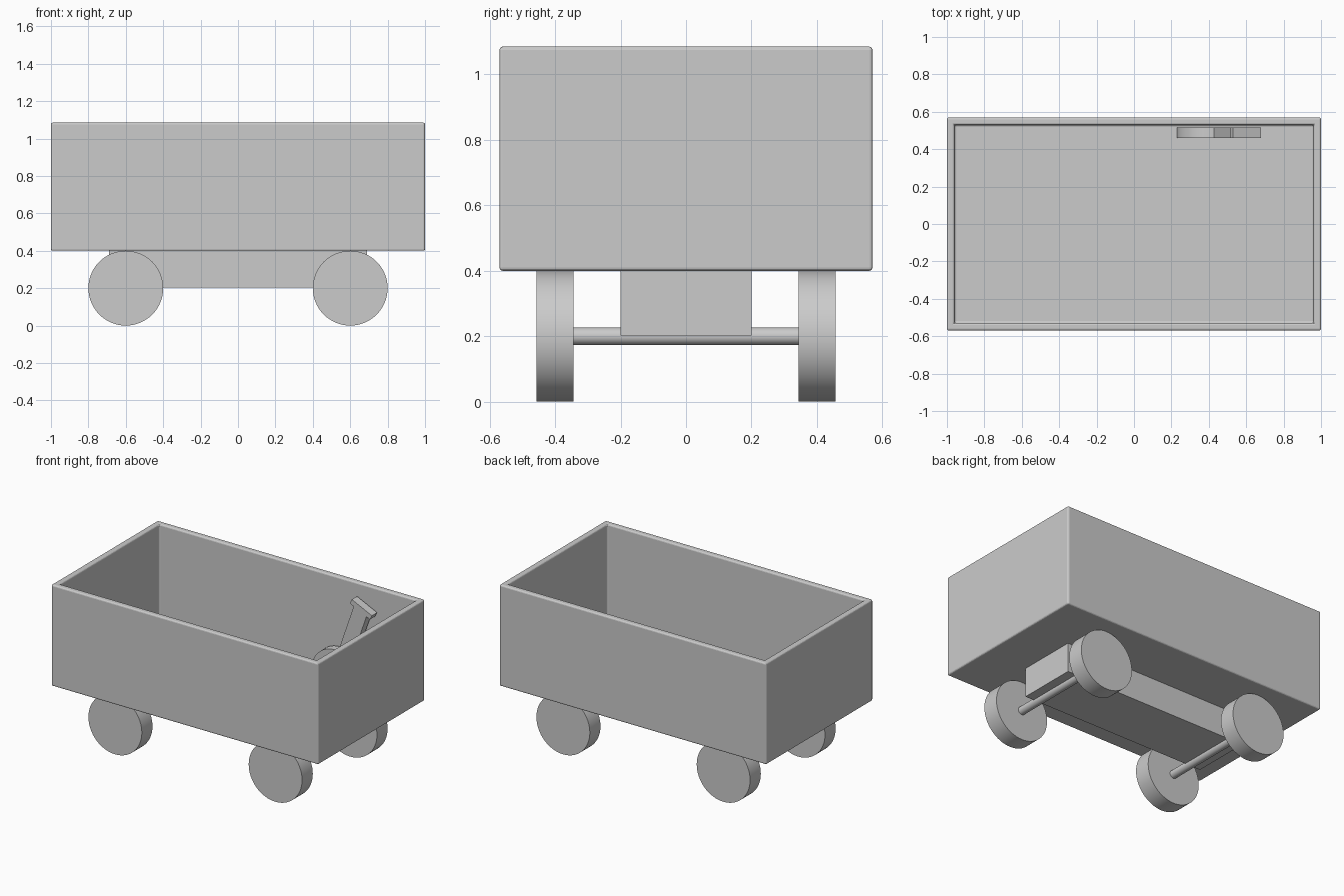
import bpy, bmesh, math

if "Cube" in bpy.data.objects:
    bpy.data.objects.remove(bpy.data.objects["Cube"])


def finish(name, bm):
    bmesh.ops.recalc_face_normals(bm, faces=bm.faces)
    me = bpy.data.meshes.new(name)
    bm.to_mesh(me)
    bm.free()
    ob = bpy.data.objects.new(name, me)
    bpy.context.collection.objects.link(ob)
    return ob


def box(x, y, z0, z1):
    bm = bmesh.new()
    bmesh.ops.create_cube(bm, size=1)
    for v in bm.verts:
        v.co.x *= 2 * x
        v.co.y *= 2 * y
        v.co.z = z1 if v.co.z > 0 else z0
    return bm


def rod(name, r, length, loc):
    # cylinder lying along y
    bpy.ops.mesh.primitive_cylinder_add(vertices=64, radius=r, depth=length,
                                        location=loc, rotation=(math.pi / 2, 0, 0))
    ob = bpy.context.object
    ob.name = name
    bpy.ops.object.shade_smooth_by_angle()


def slab(name, pts, y0, y1):
    # x-z outline extruded along y
    bm = bmesh.new()
    face = bm.faces.new([bm.verts.new((x, y0, z)) for x, z in pts])
    ext = bmesh.ops.extrude_face_region(bm, geom=[face])
    for g in ext["geom"]:
        if isinstance(g, bmesh.types.BMVert):
            g.co.y = y1
    return finish(name, bm)


# open cargo tub: inset the top and sink it to the floor
bm = box(1, 0.57, 0.4, 1.085)
bm.normal_update()
top = max(bm.faces, key=lambda f: f.calc_center_median().z)
bmesh.ops.inset_region(bm, faces=[top], thickness=0.057)
ext = bmesh.ops.extrude_discrete_faces(bm, faces=[top])
for v in ext["faces"][0].verts:
    v.co.z = 0.457
tub = finish("tub", bm)
bev = tub.modifiers.new("Bevel", "BEVEL")
bev.width = 0.01
bev.segments = 3

# chassis block under the tub
finish("chassis", box(0.69, 0.2, 0.203, 0.4))

# axles and wheels
for end, x in (("rear", -0.6), ("front", 0.6)):
    rod(end + "_axle", 0.027, 0.8, (x, 0, 0.2))
    for side, y in (("left", 0.4), ("right", -0.4)):
        rod(f"{end}_{side}_wheel", 0.2, 0.114, (x, y, 0.2))

# leaning lever on the inner back wall: rounded foot, bar and cross grip
Y0, Y1 = 0.46, 0.516
arc = [(0.40 + 0.17 * math.cos(math.pi * i / 24),
        0.455 + 0.17 * math.sin(math.pi * i / 24)) for i in range(25)]
foot = slab("lever_foot", arc, Y0, Y1)
bpy.context.view_layer.objects.active = foot
bpy.ops.object.select_all(action="DESELECT")
foot.select_set(True)
bpy.ops.object.shade_smooth_by_angle()
slab("lever_bar", [(0.37, 0.455), (0.48, 0.455), (0.64, 0.915), (0.545, 0.96)], Y0, Y1)
slab("lever_grip", [(0.53, 1.0), (0.68, 0.93), (0.665, 0.9), (0.515, 0.97)], Y0, Y1)
